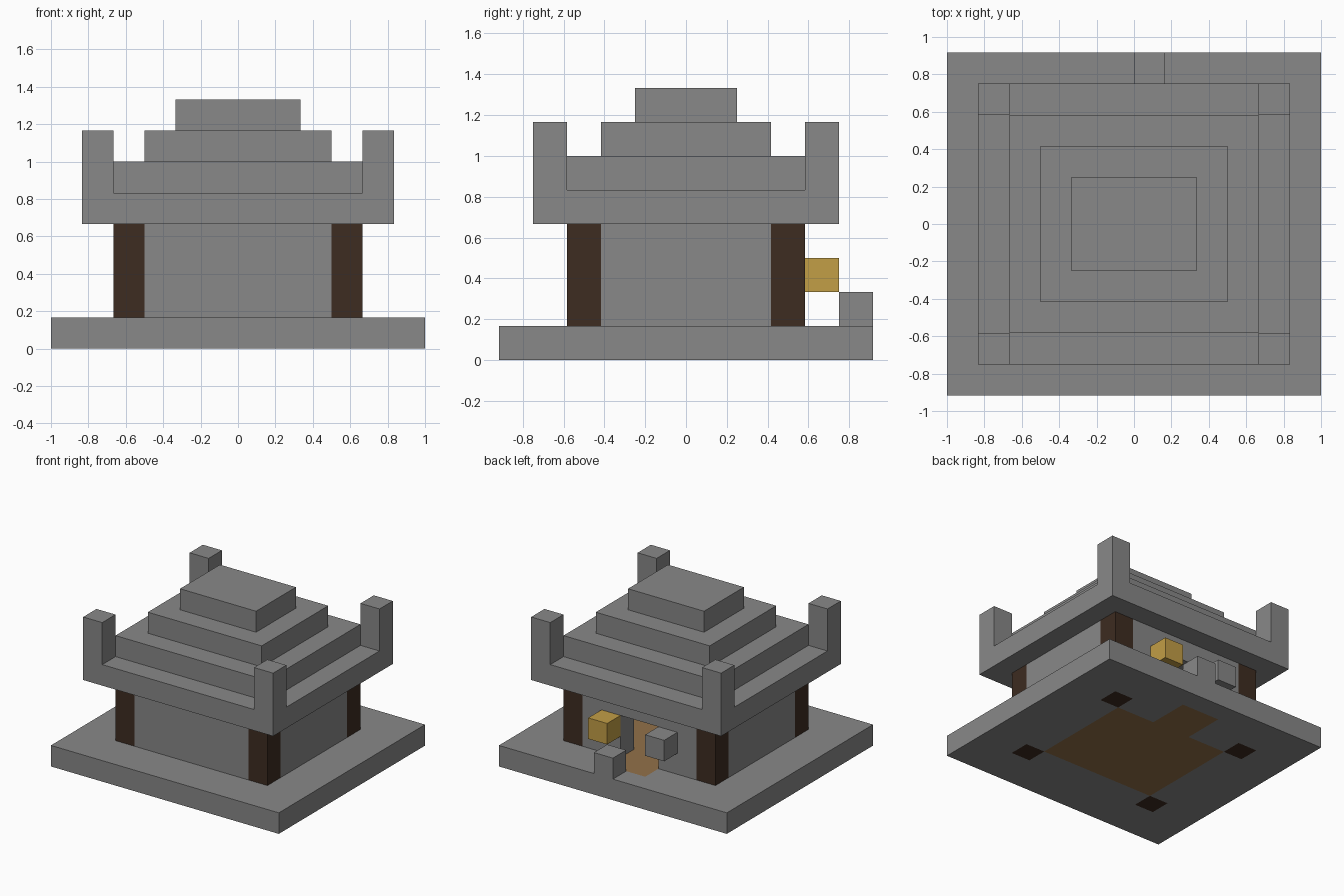
import bpy
import bmesh

if "Cube" in bpy.data.objects:
    bpy.data.objects.remove(bpy.data.objects["Cube"], do_unlink=True)

UNIT = 1 / 6  # size of one building block


def material(name, rgb):
    mat = bpy.data.materials.new(name)
    mat.use_nodes = True
    mat.diffuse_color = (*rgb, 1)
    bsdf = mat.node_tree.nodes["Principled BSDF"]
    bsdf.inputs["Base Color"].default_value = (*rgb, 1)
    bsdf.inputs["Roughness"].default_value = 0.9
    return mat


stone = material("grey stone", (0.246, 0.246, 0.246))
wood = material("dark wood", (0.047, 0.025, 0.015))
planks = material("tan planks", (0.29, 0.165, 0.067))
gold = material("gold", (0.54, 0.342, 0.061))


def area(x0, x1, y0, y1):
    """Plan cells of a rectangle, counted from the front right corner."""
    return {(i, j) for i in range(x0, x1) for j in range(y0, y1)}


def inset(n):
    """The whole plan drawn in by n cells on every side."""
    return area(n, 12 - n, n, 11 - n)


def slab(name, cells, bottom, top, mat):
    """Raise a set of plan cells into one solid with an outer skin only."""
    bm = bmesh.new()
    verts = {}

    def face(*corners):
        for c in corners:
            if c not in verts:
                i, j, k = c
                verts[c] = bm.verts.new(((i - 6) * UNIT, (j - 5.5) * UNIT, k * UNIT))
        bm.faces.new([verts[c] for c in corners])

    for i, j in sorted(cells):
        ring = [(i, j), (i + 1, j), (i + 1, j + 1), (i, j + 1)]
        neighbours = [(i, j - 1), (i + 1, j), (i, j + 1), (i - 1, j)]
        face(*[(*p, top) for p in ring])
        face(*[(*p, bottom) for p in reversed(ring)])
        for n, beside in enumerate(neighbours):
            if beside not in cells:
                a, b = ring[n], ring[(n + 1) % 4]
                face((*a, bottom), (*b, bottom), (*b, top), (*a, top))
    mesh = bpy.data.meshes.new(name)
    bm.to_mesh(mesh)
    bm.free()
    mesh.materials.append(mat)
    obj = bpy.data.objects.new(name, mesh)
    bpy.context.collection.objects.link(obj)
    return obj


# Plan shapes
room = inset(3)
doorway = area(5, 7, 8, 9)
floor = room | area(5, 7, 8, 10)
posts = {(i, j) for i in (2, 9) for j in (2, 8)}
walls = inset(2) - room - posts

# Ground level: stone base around the plank floor
slab("base", inset(0) - floor - posts, 0, 1, stone)
slab("floor", floor, 0, 1, planks)

# Walls with a back doorway, a lintel above it, and corner posts
slab("walls", walls - doorway, 1, 3, stone)
slab("upper_walls", walls, 3, 4, stone)
for n, cell in enumerate(sorted(posts)):
    slab(f"corner_post_{n + 1}", {cell}, 0, 4, wood)

# Stepped roof and its upturned corners
for n in range(4):
    slab(f"roof_tier_{n + 1}", inset(n + 1), n + 4, n + 5, stone)
for n, cell in enumerate((i, j) for i in (1, 10) for j in (1, 9)):
    slab(f"roof_horn_{n + 1}", {cell}, 5, 7, stone)

# Blocks beside the doorway
slab("entrance_step", {(6, 10)}, 1, 2, stone)
slab("gold_door_block", {(7, 9)}, 2, 3, gold)
slab("stone_door_block", {(4, 9)}, 2, 3, stone)
